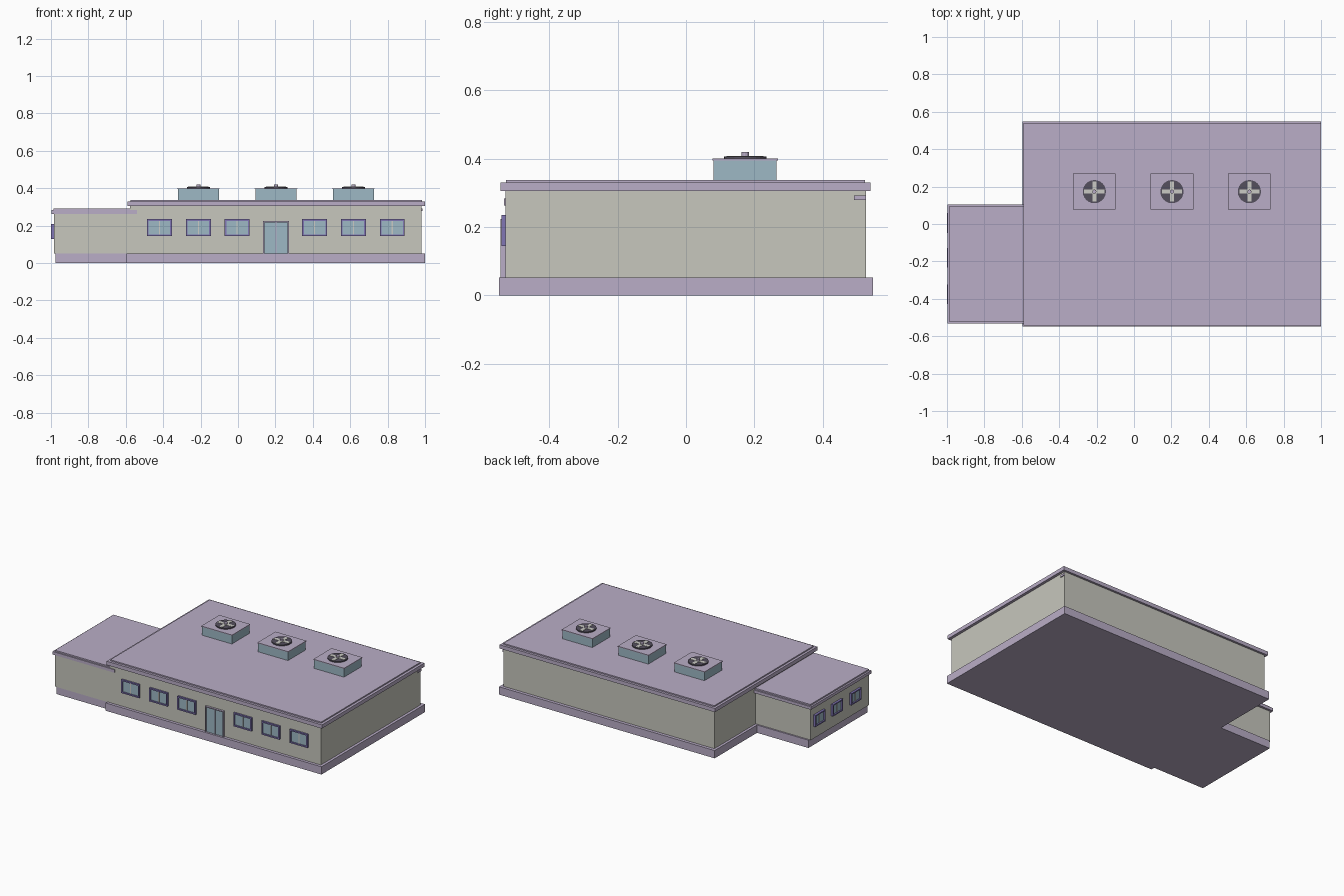
import bpy, bmesh, math
from mathutils import Matrix, Vector

cube = bpy.data.objects.get("Cube")
if cube:
    bpy.data.objects.remove(cube, do_unlink=True)


def material(name, r, g, b):
    m = bpy.data.materials.new(name)
    m.use_nodes = True
    m.diffuse_color = (r, g, b, 1)
    m.node_tree.nodes["Principled BSDF"].inputs["Base Color"].default_value = (r, g, b, 1)
    return m


LILAC = material("lilac_trim", 0.49, 0.42, 0.57)
WALL = material("stone_wall", 0.57, 0.57, 0.51)
GLASS = material("pale_blue", 0.34, 0.48, 0.56)
FRAME = material("violet_frame", 0.22, 0.18, 0.46)
DARK = material("dark_blade", 0.09, 0.08, 0.11)
PALE = material("pale_grey", 0.6, 0.6, 0.56)


def finish(bm, name, mat, matrix=None):
    me = bpy.data.meshes.new(name)
    bm.to_mesh(me)
    bm.free()
    me.materials.append(mat)
    ob = bpy.data.objects.new(name, me)
    if matrix:
        ob.matrix_world = matrix
    bpy.context.collection.objects.link(ob)
    return ob


def box(name, mat, x, y, z, matrix=None):
    """Box from (low, high) ranges on each axis."""
    bm = bmesh.new()
    size = Vector((x[1] - x[0], y[1] - y[0], z[1] - z[0]))
    mid = Vector((sum(x), sum(y), sum(z))) / 2
    bmesh.ops.create_cube(bm, size=1, matrix=Matrix.Translation(mid) @ Matrix.Diagonal(size).to_4x4())
    return finish(bm, name, mat, matrix)


def opening(name, matrix, w, h, border, depth, frame_mat, sill=True):
    """Framed glass with a centre bar, facing local -y, bottom centre at the origin."""
    a = w / 2
    box(name + "_glass", GLASS, (-a + border, a - border), (-depth * 0.4, 0), (0, h - border), matrix)
    for side, x in (("left", (a - border, a)), ("right", (-a, -a + border))):
        box(f"{name}_{side}_jamb", frame_mat, x, (-depth, 0), (0, h), matrix)
    box(name + "_head", frame_mat, (-a, a), (-depth, 0), (h - border, h), matrix)
    if sill:
        box(name + "_sill", frame_mat, (-a, a), (-depth, 0), (0, border), matrix)
    box(name + "_centre_bar", PALE if sill else LILAC, (-0.003, 0.003), (-depth * 0.6, 0), (0, h - border), matrix)


# Main block
box("main_plinth", LILAC, (-0.595, 1), (-0.547, 0.547), (0, 0.052))
box("main_walls", WALL, (-0.578, 0.982), (-0.528, 0.526), (0.05, 0.306))
box("main_roof_slab", LILAC, (-0.592, 1), (-0.542, 0.54), (0.305, 0.33))
box("main_roof_cap", LILAC, (-0.576, 0.983), (-0.526, 0.524), (0.33, 0.338))
box("side_plate", LILAC, (0.98, 0.987), (0.492, 0.526), (0.279, 0.293))

# Side annex
box("annex_plinth", LILAC, (-0.975, -0.58), (-0.522, 0.1), (0, 0.052))
box("annex_walls", WALL, (-0.984, -0.57), (-0.527, 0.09), (0.05, 0.264))
box("annex_roof_slab", LILAC, (-0.998, -0.54), (-0.533, 0.105), (0.263, 0.283))
box("annex_roof_cap", LILAC, (-0.986, -0.575), (-0.525, 0.095), (0.283, 0.292))

# Front windows, three on each side of the door
for i, x in enumerate((-0.42, -0.212, -0.005, 0.41, 0.617, 0.825)):
    opening(f"front_window_{i + 1}", Matrix.Translation((x, -0.528, 0.145)), 0.133, 0.09, 0.009, 0.012, FRAME)

# Annex windows on the end wall
for i, y in enumerate((0.005, -0.18, -0.375)):
    turn = Matrix.Translation((-0.984, y, 0.13)) @ Matrix.Rotation(-math.pi / 2, 4, "Z")
    opening(f"annex_window_{i + 1}", turn, 0.105, 0.078, 0.008, 0.015, FRAME)

# Double front door
opening("front_door", Matrix.Translation((0.203, -0.528, 0.051)), 0.137, 0.173, 0.006, 0.014, LILAC, sill=False)


def cylinder(name, mat, radius, low, high, x, y, sides=24):
    bm = bmesh.new()
    bmesh.ops.create_cone(bm, cap_ends=True, segments=sides, radius1=radius, radius2=radius,
                          depth=high - low, matrix=Matrix.Translation((x, y, (low + high) / 2)))
    return finish(bm, name, mat)


# Rooftop fan units
FAN_Y = 0.173
for i, x in enumerate((-0.212, 0.203, 0.617)):
    n = f"fan_unit_{i + 1}"
    box(n + "_body", GLASS, (x - 0.11, x + 0.11), (FAN_Y - 0.092, FAN_Y + 0.092), (0.336, 0.396))
    box(n + "_lid", LILAC, (x - 0.114, x + 0.114), (FAN_Y - 0.096, FAN_Y + 0.096), (0.395, 0.4))
    cylinder(n + "_disc", DARK, 0.062, 0.4, 0.407, x, FAN_Y)
    # Pale gaps between the dark blades
    box(n + "_gap_across", PALE, (x - 0.054, x + 0.054), (FAN_Y - 0.011, FAN_Y + 0.011), (0.404, 0.4085))
    box(n + "_gap_along", PALE, (x - 0.011, x + 0.011), (FAN_Y - 0.054, FAN_Y + 0.054), (0.404, 0.4085))
    cylinder(n + "_hub", LILAC, 0.011, 0.404, 0.419, x, FAN_Y, 12)
